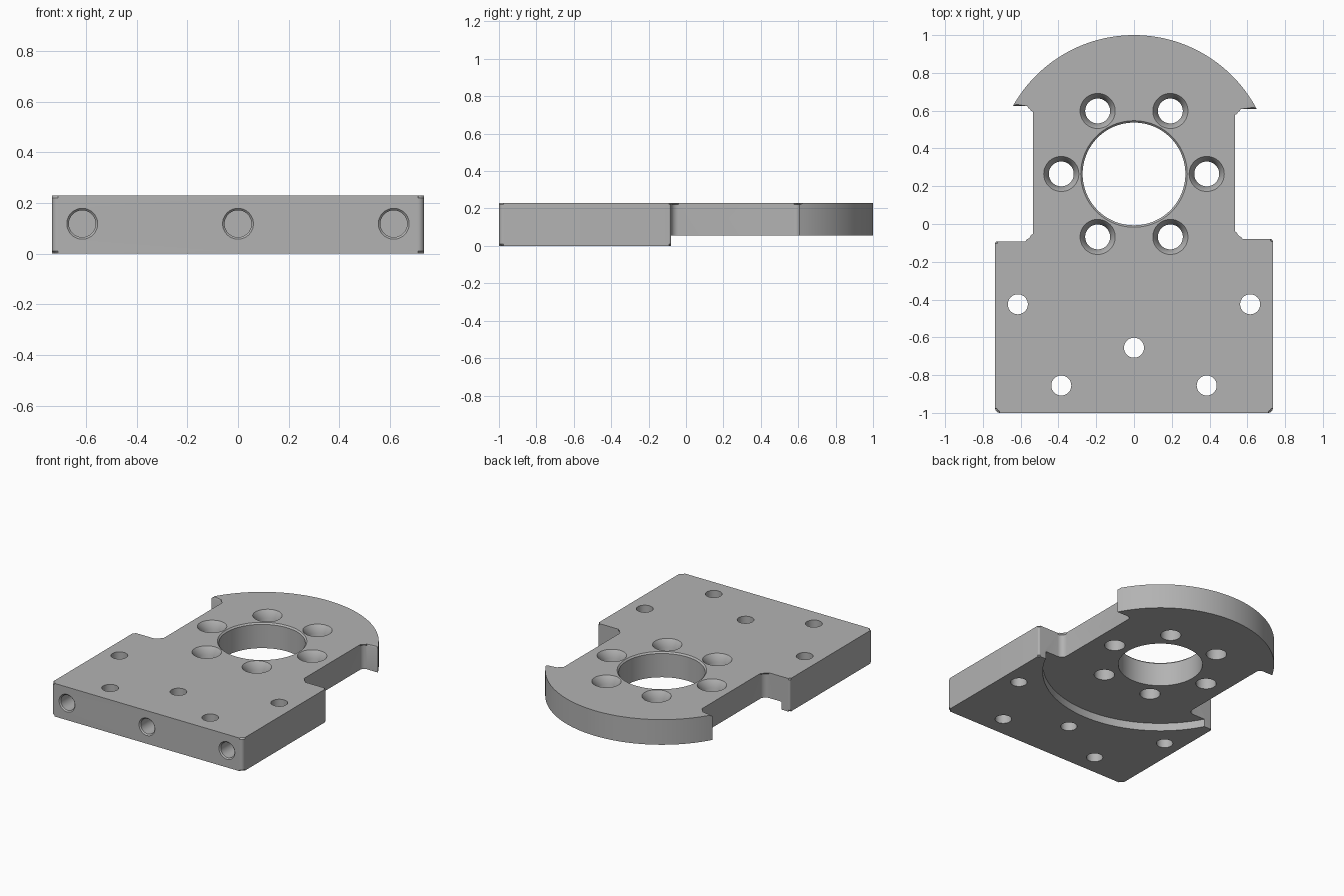
import bpy, bmesh, math
from mathutils import Matrix, Vector

cube = bpy.data.objects.get("Cube")
if cube:
    bpy.data.objects.remove(cube, do_unlink=True)

HEIGHT, STEP = 0.23, 0.055          # plate thickness, pocket depth
HALF_W, NECK = 0.735, 0.535         # block and neck half widths
CY, DISC_R, POCKET_R = 0.265, 0.735, 0.76
CHAMFER = 0.01

metal = bpy.data.materials.new("grey metal")
metal.use_nodes = True
metal.diffuse_color = (0.45, 0.45, 0.45, 1)
metal.node_tree.nodes["Principled BSDF"].inputs["Base Color"].default_value = (0.45, 0.45, 0.45, 1)


def make_object(name, bm):
    bmesh.ops.recalc_face_normals(bm, faces=bm.faces)
    mesh = bpy.data.meshes.new(name)
    bm.to_mesh(mesh)
    bm.free()
    mesh.materials.append(metal)
    obj = bpy.data.objects.new(name, mesh)
    bpy.context.collection.objects.link(obj)
    return obj


def rounded(prev, corner, nxt, radius, steps=6):
    """Points of a fillet at a right-angled corner, in path order."""
    c = Vector(corner)
    a = (Vector(prev) - c).normalized() * radius
    b = (Vector(nxt) - c).normalized() * radius
    angles = [math.pi / 2 * i / steps for i in range(steps + 1)]
    return [c + a + b - a * math.sin(t) - b * math.cos(t) for t in angles]


def half_outline(side, shoulder, tip_y):
    """Outline of one side, from the front edge to the disc tip."""
    tip_x = math.sqrt(DISC_R ** 2 - (tip_y - CY) ** 2)
    path = [(0, -1), (HALF_W, -1), (HALF_W, shoulder),
            (NECK, shoulder), (NECK, tip_y), (tip_x, tip_y)]
    radii = [0.025, 0.012, 0.04, 0.03]
    pts = []
    for i, r in enumerate(radii, 1):
        pts += rounded(path[i - 1], path[i], path[i + 1], r)
    pts.append(Vector(path[-1]))
    return [(side * p[0], p[1]) for p in pts]


def lathe(bm, profile, matrix, sides=48):
    """Closed solid of revolution from (radius, height) pairs."""
    rings = [[bm.verts.new(matrix @ Vector((r * math.cos(2 * math.pi * i / sides),
                                            r * math.sin(2 * math.pi * i / sides), z)))
              for i in range(sides)] for r, z in profile]
    for low, high in zip(rings, rings[1:]):
        for i in range(sides):
            j = (i + 1) % sides
            bm.faces.new((low[i], low[j], high[j], high[i]))
    bm.faces.new(rings[0][::-1])
    bm.faces.new(rings[-1])


# Plate: block, neck and round head in one outline
right = half_outline(1, -0.08, 0.608)
left = half_outline(-1, -0.092, 0.624)
start = math.atan2(right[-1][1] - CY, right[-1][0])
end = math.atan2(left[-1][1] - CY, left[-1][0])
ARC = 64
arc = [(DISC_R * math.cos(t), CY + DISC_R * math.sin(t))
       for t in (start + (end - start) * i / ARC for i in range(1, ARC))]
outline = right + arc + left[::-1]
bm = bmesh.new()
low = [bm.verts.new((x, y, 0)) for x, y in outline]
high = [bm.verts.new((x, y, HEIGHT)) for x, y in outline]
bm.faces.new(low[::-1])
bm.faces.new(high)
for i in range(len(outline)):
    bm.faces.new((low[i - 1], low[i], high[i], high[i - 1]))
rims = [e for e in bm.edges if abs(e.verts[0].co.z - e.verts[1].co.z) < 0.001]
bmesh.ops.bevel(bm, geom=rims, offset=CHAMFER, segments=1, affect='EDGES')
plate = make_object("mounting_plate", bm)

# Round pocket under the head
bm = bmesh.new()
lathe(bm, [(POCKET_R, -0.1), (POCKET_R, STEP)], Matrix.Translation((0, CY, 0)), 128)
pocket = make_object("pocket_cutter", bm)

# All holes
bm = bmesh.new()
over = HEIGHT + 0.02
lathe(bm, [(0.272, -0.1), (0.272, HEIGHT - CHAMFER), (0.272 + CHAMFER, HEIGHT),
           (0.272 + CHAMFER, over)], Matrix.Translation((0, CY, 0)), 96)
for k in range(6):                  # countersunk ring
    a = math.pi / 3 * k
    lathe(bm, [(0.066, -0.1), (0.066, HEIGHT - 0.05), (0.087, HEIGHT - 0.008),
               (0.093, HEIGHT), (0.093, over)],
          Matrix.Translation((0.385 * math.cos(a), CY + 0.385 * math.sin(a), 0)))
for x, y in [(0.615, -0.425), (-0.615, -0.425), (0, -0.655), (0.385, -0.855), (-0.385, -0.855)]:
    lathe(bm, [(0.053, -0.1), (0.053, over)], Matrix.Translation((x, y, 0)))
for x in (-0.615, 0, 0.615):        # blind holes in the front edge
    lathe(bm, [(0.061, -0.02), (0.061, 0), (0.053, 0.008), (0.053, 0.25)],
          Matrix.Translation((x, -1, 0.118)) @ Matrix.Rotation(-math.pi / 2, 4, 'X'))
holes = make_object("hole_cutter", bm)

# Cut the plate
bpy.context.view_layer.objects.active = plate
for cutter in (pocket, holes):
    cutter.hide_render = True
    mod = plate.modifiers.new("cut", 'BOOLEAN')
    mod.operation, mod.solver, mod.object = 'DIFFERENCE', 'EXACT', cutter
    bpy.ops.object.modifier_apply(modifier=mod.name)
    bpy.data.objects.remove(cutter, do_unlink=True)

bpy.ops.object.select_all(action='DESELECT')
plate.select_set(True)
bpy.ops.object.shade_smooth_by_angle(angle=math.radians(30))
